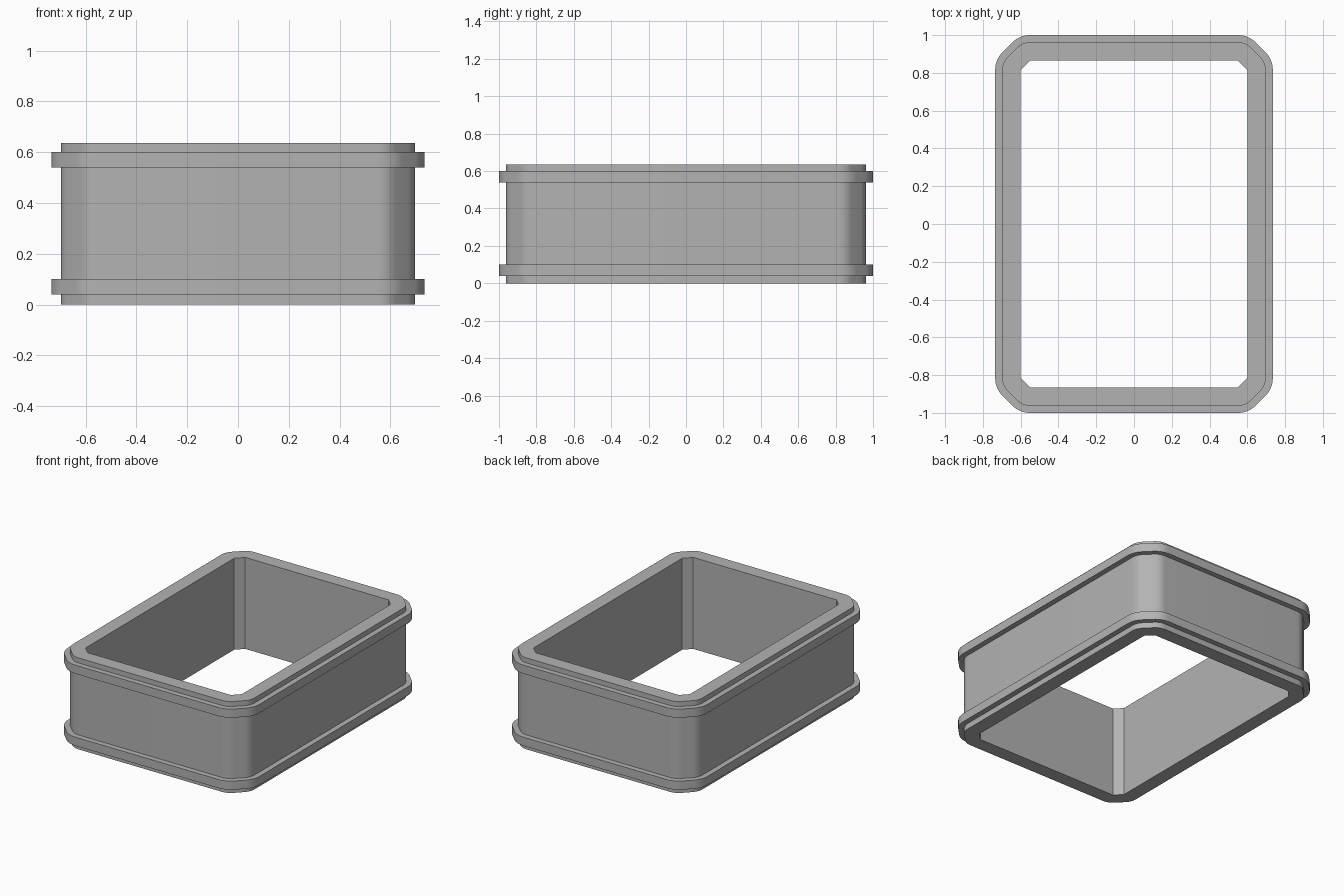
import bpy, bmesh
from math import cos, sin, radians
from mathutils import Vector

cube = bpy.data.objects.get("Cube")
if cube:
    bpy.data.objects.remove(cube)

INNER_X, INNER_Y, CHAMFER = 0.60, 0.865, 0.05
WALL, RIM, HEIGHT = 0.0975, 0.135, 0.635
ARC_STEPS = 8

grey = bpy.data.materials.new("plain grey")
grey.use_nodes = True
colour = (0.45, 0.45, 0.45, 1)
grey.diffuse_color = colour
grey.node_tree.nodes["Principled BSDF"].inputs["Base Color"].default_value = colour


def outline(offset):
    """Chamfered rectangle, grown outward by offset with round joins."""
    x, y, c = INNER_X, INNER_Y, CHAMFER
    corners = [(x, y - c), (x - c, y), (c - x, y), (-x, y - c),
               (-x, c - y), (c - x, -y), (x - c, -y), (x, c - y)]
    starts = [0, 45, 90, 135, 180, 225, 270, 315]
    points = []
    for (px, py), start in zip(corners, starts):
        steps = ARC_STEPS if offset else 0
        for i in range(steps + 1):
            a = radians(start + 45 * i / max(steps, 1))
            points.append(Vector((px + offset * cos(a), py + offset * sin(a))))
    return points


def add_ring(bm, offset, z):
    return [bm.verts.new((p.x, p.y, z)) for p in outline(offset)]


def bridge(bm, a, b):
    n = len(a)
    for i in range(n):
        j = (i + 1) % n
        bm.faces.new((a[i], a[j], b[j], b[i]))


def cap(bm, inner, outer):
    """Flat end face between the inner polygon and the rounded outline."""
    n, s = len(inner), ARC_STEPS + 1
    for k in range(n):
        arc = outer[k * s:(k + 1) * s]
        for a, b in zip(arc, arc[1:]):
            bm.faces.new((inner[k], a, b))
        m = (k + 1) % n
        bm.faces.new((inner[k], arc[-1], outer[m * s], inner[m]))


# Open frame with a raised rim near each end
bm = bmesh.new()
profile = [(WALL, 0), (WALL, 0.04), (RIM, 0.04), (RIM, 0.10), (WALL, 0.10),
           (WALL, 0.54), (RIM, 0.54), (RIM, 0.60), (WALL, 0.60), (WALL, HEIGHT)]
rings = [add_ring(bm, o, z) for o, z in profile]
for lower, upper in zip(rings, rings[1:]):
    bridge(bm, lower, upper)
inner_low, inner_high = add_ring(bm, 0, 0), add_ring(bm, 0, HEIGHT)
bridge(bm, inner_high, inner_low)
cap(bm, inner_low, rings[0])
cap(bm, inner_high, rings[-1])
bmesh.ops.recalc_face_normals(bm, faces=bm.faces)

mesh = bpy.data.meshes.new("rimmed_frame")
bm.to_mesh(mesh)
bm.free()
mesh.materials.append(grey)
frame = bpy.data.objects.new("rimmed_frame", mesh)
bpy.context.collection.objects.link(frame)
bpy.context.view_layer.objects.active = frame
frame.select_set(True)
bpy.ops.object.shade_smooth_by_angle(angle=radians(30))
